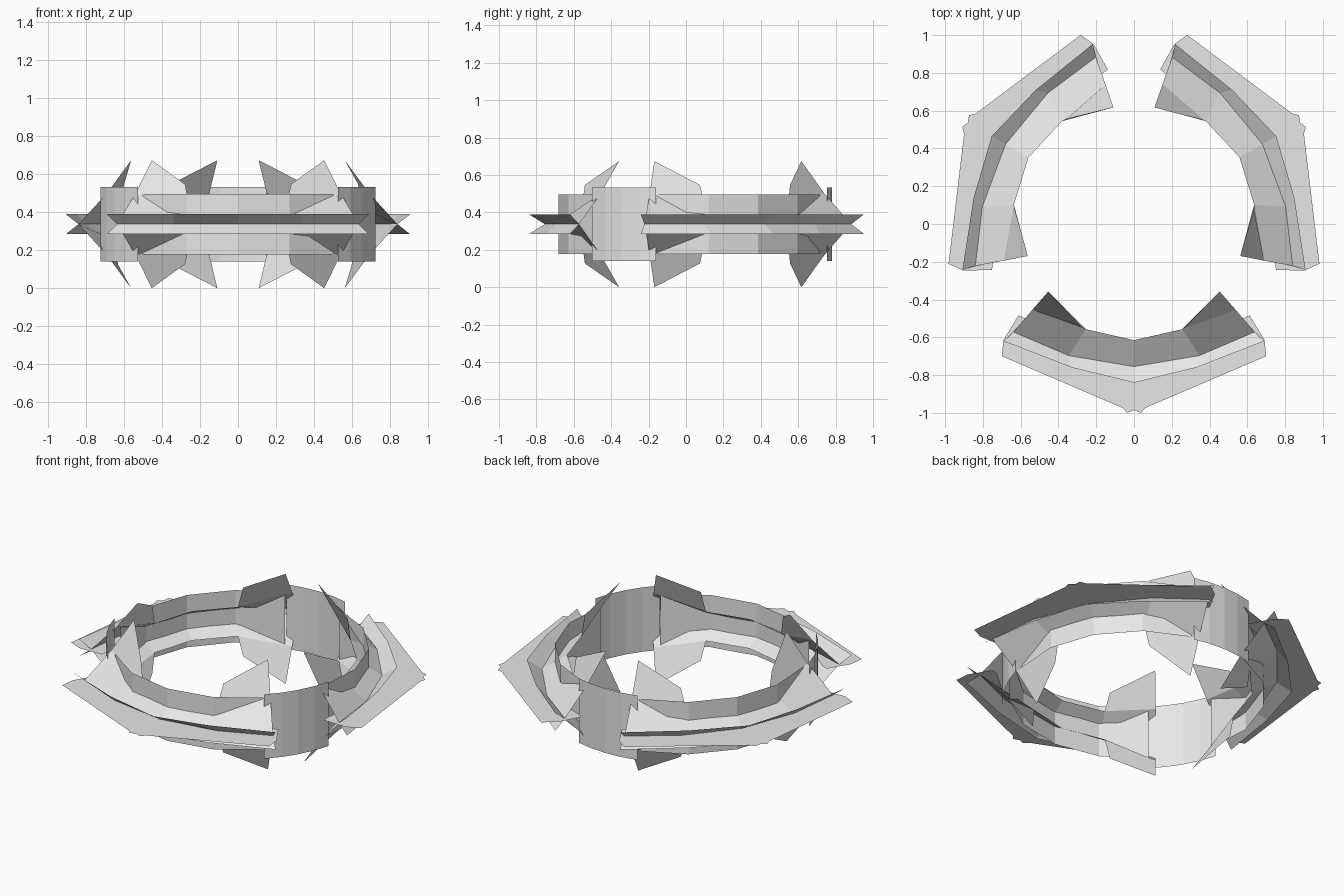
import bpy
import math

cube = bpy.data.objects.get("Cube")
if cube:
    bpy.data.objects.remove(cube)

MID_Z = 0.337      # height of the ring's symmetry plane
SHIFT_Y = 0.03     # ring axis offset
PANELS = {"front": 270, "left": 30, "right": 150}
GAPS = {"back": 90, "front_left": 330, "front_right": 210}

grey = bpy.data.materials.new("light_grey")
grey.use_nodes = True
grey.diffuse_color = (0.8, 0.8, 0.8, 1)
grey.node_tree.nodes["Principled BSDF"].inputs["Base Color"].default_value = (0.8, 0.8, 0.8, 1)


def place(point, heading):
    """Turn (angle from panel centre, radius, height offset) into a position."""
    angle, radius, height = point
    a = math.radians(heading + angle)
    return (radius * math.cos(a), radius * math.sin(a) + SHIFT_Y, MID_Z + height)


def sheet(name, polygons, heading):
    """Make one thin-sheet object from polygons given in polar points."""
    verts, faces = [], []
    for poly in polygons:
        faces.append(range(len(verts), len(verts) + len(poly)))
        verts += [place(p, heading) for p in poly]
    mesh = bpy.data.meshes.new(name)
    mesh.from_pydata(verts, [], [list(f) for f in faces])
    mesh.materials.append(grey)
    mesh.update()
    obj = bpy.data.objects.new(name, mesh)
    bpy.context.collection.objects.link(obj)


def strip(a, b):
    return [(a[i], a[i + 1], b[i + 1], b[i]) for i in range(len(a) - 1)]


def mirrored(half):
    """Mirror a centre-to-end polyline across the panel's middle."""
    return [(-a, r, z) for a, r, z in half[:0:-1]] + half


def flip(polygons):
    return [[(a, r, -z) for a, r, z in reversed(p)] for p in polygons]


def wall(radius, half_angle, half_height, steps):
    angles = [half_angle * (2 * i / steps - 1) for i in range(steps + 1)]
    return strip([(a, radius, -half_height) for a in angles],
                 [(a, radius, half_height) for a in angles])


# Cross-shaped fin edges, from the panel centre to its end
outer = mirrored([(0, 0.87, 0.053), (22.7, 0.856, 0.053), (46.7, 0.948, 0.053)])
crease = mirrored([(0, 0.785, 0), (25.5, 0.805, 0), (46.7, 0.877, 0)])
inner = mirrored([(0, 0.645, 0.09), (23.5, 0.64, 0.09), (48, 0.725, 0.165)])

# Pointed horn rising from each end of the inner fin
horn = [(23.5, 0.64, 0.09), (48, 0.725, 0.165), (49.5, 0.597, 0.337), (26, 0.635, 0.21)]
horns = [horn, [(-a, r, z) for a, r, z in reversed(horn)]]

# Flat flange outline with a small notched tip
rim = [(0, 1.015, 0), (2, 1.03, 0), (3.5, 1.005, 0), (43.8, 1.011, 0),
       (47, 0.945, 0), (50, 0.80, 0), (47, 0.78, 0)]
flange = mirrored(rim) + crease[3:0:-1]

for side, heading in PANELS.items():
    sheet(side + "_flange", [flange], heading)
    sheet(side + "_inner_wall", wall(0.712, 45, 0.16, 4), heading)
    for level, change in (("upper", list), ("lower", flip)):
        sheet(f"{side}_{level}_outer_fin", change(strip(outer, crease)), heading)
        sheet(f"{side}_{level}_inner_fin", change(strip(crease, inner)), heading)
        sheet(f"{side}_{level}_horns", change(horns), heading)

# Taller curved plates bridging the gaps between panels
for side, heading in GAPS.items():
    sheet(side + "_bridge_plate", wall(0.75, 15.3, 0.197, 4), heading)
